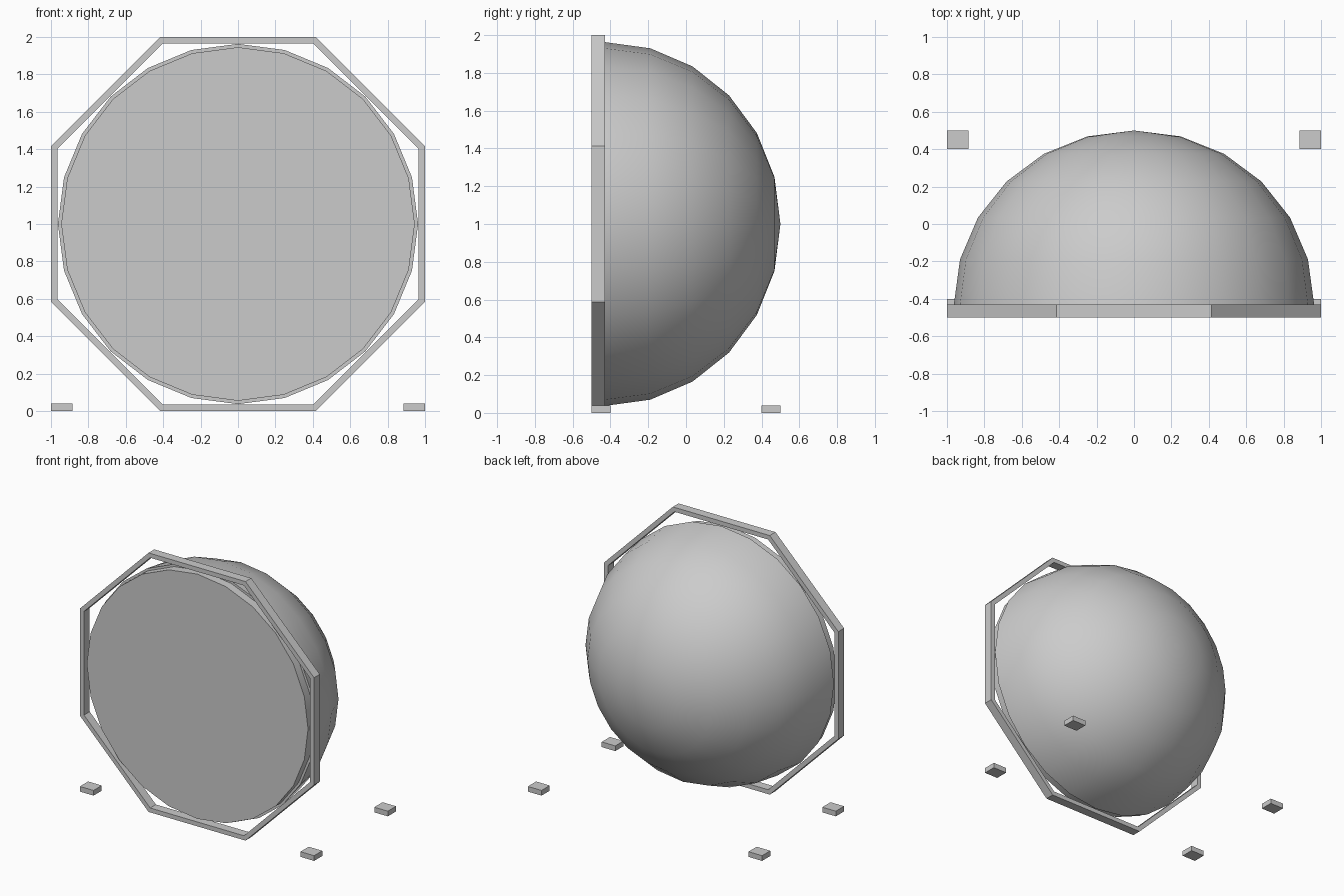
import bpy, bmesh
from math import sin, cos, pi, radians

if "Cube" in bpy.data.objects:
    bpy.data.objects.remove(bpy.data.objects["Cube"])


def lathe(name, profile, sides, phase=0.0, closed=False, smooth=False):
    """Revolve (radius, y) points around the y-direction line through z = 1."""
    bm = bmesh.new()
    rings = []
    for r, y in profile:
        if r < 1e-6:
            rings.append([bm.verts.new((0, y, 1))] * sides)
        else:
            rings.append([bm.verts.new((r * cos(phase + 2 * pi * i / sides), y,
                                        1 + r * sin(phase + 2 * pi * i / sides)))
                          for i in range(sides)])
    pairs = list(zip(rings, rings[1:]))
    if closed:
        pairs.append((rings[-1], rings[0]))
    for a, b in pairs:
        for i in range(sides):
            j = (i + 1) % sides
            bm.faces.new(list(dict.fromkeys((a[i], a[j], b[j], b[i]))))
    bmesh.ops.recalc_face_normals(bm, faces=bm.faces)
    mesh = bpy.data.meshes.new(name)
    bm.to_mesh(mesh)
    bm.free()
    obj = bpy.data.objects.new(name, mesh)
    bpy.context.collection.objects.link(obj)
    if smooth:
        bpy.ops.object.select_all(action='DESELECT')
        obj.select_set(True)
        bpy.context.view_layer.objects.active = obj
        bpy.ops.object.shade_smooth_by_angle(angle=radians(30))
    return obj


def block(name, centre, size):
    bpy.ops.mesh.primitive_cube_add(size=1, location=centre)
    obj = bpy.context.object
    obj.name = name
    obj.scale = size
    bpy.ops.object.transform_apply(location=False, rotation=False, scale=True)


BACK, FRONT = -0.43, -0.5
R, DISC = 0.963, 0.945

# Octagonal frame
k = 1 / cos(pi / 8)
lathe("octagon_frame", [(k, FRONT), (k, BACK), (0.966 * k, BACK), (0.966 * k, FRONT)],
      8, phase=pi / 8, closed=True)

# Dome behind the frame, with a narrow flat lip around its opening
dome = [(R * sin(i * pi / 12), BACK + 0.93 * cos(i * pi / 12)) for i in range(7)]
lathe("dome", dome + [(DISC, BACK)], 24, smooth=True)

# Flat disc closing the front
lathe("front_disc", [(DISC, BACK), (DISC, FRONT + 0.005), (0, FRONT + 0.005)], 24, smooth=True)

# Corner feet
for sx, side in ((-1, "left"), (1, "right")):
    for sy, end in ((-1, "front"), (1, "back")):
        block(f"foot_{end}_{side}", (sx * 0.942, sy * 0.45, 0.02), (0.116, 0.1, 0.04))
